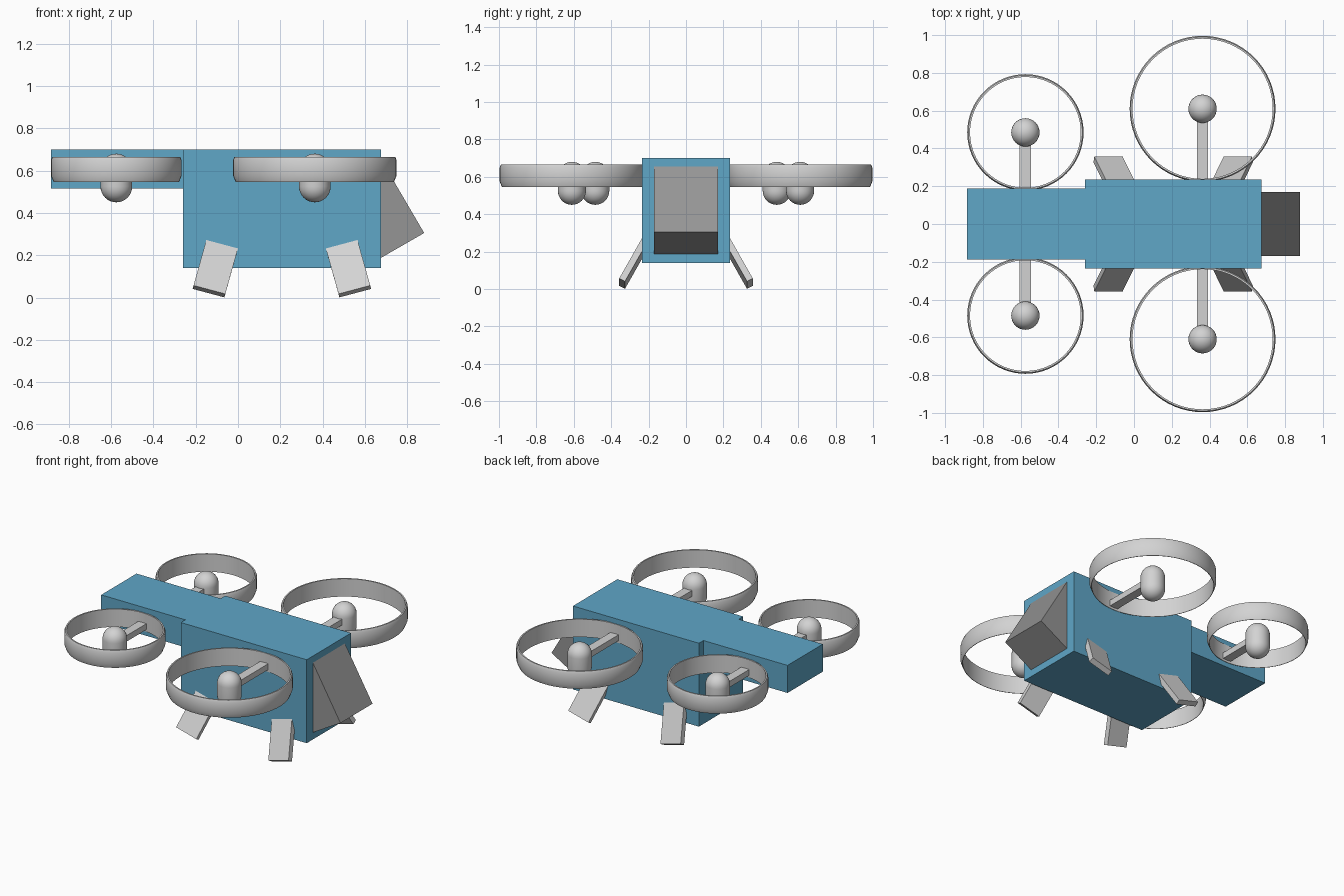
import bpy, bmesh, math
from mathutils import Vector

if "Cube" in bpy.data.objects:
    bpy.data.objects.remove(bpy.data.objects["Cube"])


def material(name, rgb):
    m = bpy.data.materials.new(name)
    m.diffuse_color = (*rgb, 1)
    m.use_nodes = True
    m.node_tree.nodes["Principled BSDF"].inputs["Base Color"].default_value = m.diffuse_color
    return m


BLUE = material("hull blue", (0.115, 0.385, 0.575))
GREY = material("light grey", (0.65, 0.65, 0.65))
GLASS = material("dark grey", (0.30, 0.30, 0.30))


def finish(bm, name, mat, smooth=False):
    bmesh.ops.remove_doubles(bm, verts=bm.verts, dist=1e-5)
    bmesh.ops.recalc_face_normals(bm, faces=bm.faces)
    me = bpy.data.meshes.new(name)
    bm.to_mesh(me)
    bm.free()
    me.materials.append(mat)
    ob = bpy.data.objects.new(name, me)
    bpy.context.collection.objects.link(ob)
    if smooth:
        bpy.ops.object.select_all(action='DESELECT')
        ob.select_set(True)
        bpy.context.view_layer.objects.active = ob
        bpy.ops.object.shade_smooth_by_angle(angle=math.radians(25))
    return ob


def prism(name, mat, base, offset):
    """Extrude a flat polygon along an offset vector."""
    bm = bmesh.new()
    face = bm.faces.new([bm.verts.new(p) for p in base])
    ext = bmesh.ops.extrude_face_region(bm, geom=[face], use_keep_orig=True)
    moved = [v for v in ext["geom"] if isinstance(v, bmesh.types.BMVert)]
    bmesh.ops.translate(bm, verts=moved, vec=offset)
    return finish(bm, name, mat)


def box(name, mat, x0, x1, y0, y1, z0, z1):
    base = [(x0, y0, z0), (x1, y0, z0), (x1, y1, z0), (x0, y1, z0)]
    return prism(name, mat, base, (0, 0, z1 - z0))


def lathe(name, mat, profile, cx, cy, steps, closed=False):
    """Spin a (radius, z) profile about a vertical axis."""
    bm = bmesh.new()
    vs = [bm.verts.new((cx + r, cy, z)) for r, z in profile]
    es = [bm.edges.new(p) for p in zip(vs, vs[1:])]
    if closed:
        es.append(bm.edges.new((vs[-1], vs[0])))
    bmesh.ops.spin(bm, geom=vs + es, cent=(cx, cy, 0), axis=(0, 0, 1),
                   angle=2 * math.pi, steps=steps, use_merge=True)
    return finish(bm, name, mat, True)


# Hull and tail boom
box("main_hull", BLUE, -0.26, 0.675, -0.235, 0.235, 0.14, 0.70)
box("tail_boom", BLUE, -0.885, -0.26, -0.187, 0.187, 0.515, 0.70)

# Angular canopy on the nose
prism("nose_canopy", GLASS,
      [(0.675, -0.17, 0.187), (0.88, -0.17, 0.305), (0.675, -0.17, 0.655)],
      (0, 0.34, 0))

# Capsule profile of the rotor hub
R = 0.075
arc = [i * math.pi / 16 for i in range(9)]
hub = [(R * math.sin(a), 0.525 - R * math.cos(a)) for a in arc]
hub += [(R * math.cos(a), 0.605 + R * math.sin(a)) for a in arc]

# Ducted rotors: ring, hub and arm on both sides
for pos, cx, cy, rad, side_y in (("nose", 0.363, 0.61, 0.386, 0.23),
                                 ("tail", -0.575, 0.485, 0.308, 0.18)):
    duct = [(rad - 0.015, 0.545), (rad - 0.012, 0.545), (rad, 0.575),
            (rad, 0.650), (rad - 0.006, 0.665), (rad - 0.015, 0.665)]
    for s, side in ((-1, "right"), (1, "left")):
        tag = f"{pos}_{side}"
        lathe(f"rotor_ring_{tag}", GREY, duct, cx, s * cy, 64, True)
        lathe(f"rotor_hub_{tag}", GREY, hub, cx, s * cy, 32)
        y0, y1 = sorted((s * side_y, s * cy))
        box(f"rotor_arm_{tag}", GREY, cx - 0.03, cx + 0.03, y0, y1, 0.56, 0.60)

# Splayed legs: one slab mirrored to four corners
across = Vector((0.15, 0, -0.04))
down = Vector((-0.06, -0.122, -0.215))
inward = across.cross(down).normalized() * 0.035
top = Vector((-0.15, -0.235, 0.272)) - down * 0.15
slab = [top, top + across, top + across + down * 1.15, top + down * 1.15]


def mirrored(p, mx, my):
    return Vector((-p.x if mx else p.x, -p.y if my else p.y, p.z))


for mx, pos in ((False, "rear"), (True, "front")):
    for my, side in ((False, "right"), (True, "left")):
        shift = Vector((0.415 if mx else 0, 0, 0))
        prism(f"leg_{pos}_{side}", GREY,
              [mirrored(p, mx, my) + shift for p in slab],
              mirrored(inward, mx, my))
